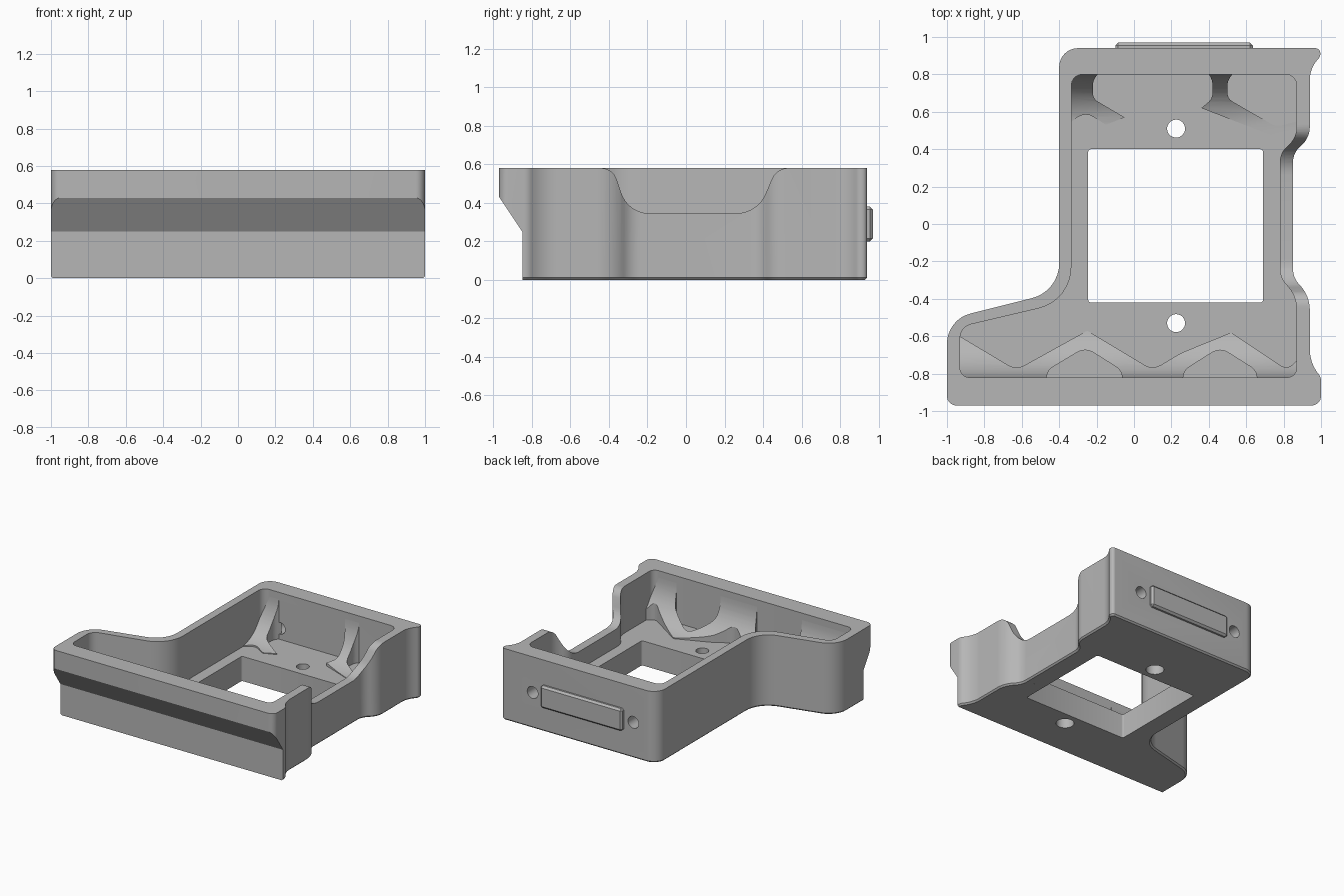
import bpy, bmesh, math
from mathutils import Vector

if "Cube" in bpy.data.objects:
    bpy.data.objects.remove(bpy.data.objects["Cube"], do_unlink=True)

grey = bpy.data.materials.new("plain grey")
grey.use_nodes = True
GREY = (0.47, 0.47, 0.47, 1)
grey.diffuse_color = GREY
grey.node_tree.nodes["Principled BSDF"].inputs["Base Color"].default_value = GREY

FLOOR, TOP = 0.2, 0.58


def rounded(points, steps=8):
    """Replace each (a, b, tangent length) corner with a circular arc."""
    out = []
    for i, (a, b, t) in enumerate(points):
        p = Vector((a, b))
        if not t:
            out.append(p)
            continue
        u = (Vector(points[i - 1][:2]) - p).normalized()
        v = (Vector(points[(i + 1) % len(points)][:2]) - p).normalized()
        w = math.sin(u.angle(v) / 2)
        for k in range(steps + 1):
            s = k / steps
            c = ((1 - s) ** 2, 2 * s * (1 - s) * w, s * s)
            out.append((c[0] * (p + u * t) + c[1] * p + c[2] * (p + v * t)) / sum(c))
    return out


def circle(a, b, r, n=32):
    return [(a + r * math.cos(math.tau * k / n), b + r * math.sin(math.tau * k / n))
            for k in range(n)]


def prism(name, pts, axis, lo, hi, chamfer=0):
    """Extrude a flat outline along an axis, optionally chamfering the low rim."""
    place = {"x": lambda a, b, h: (h, a, b),
             "y": lambda a, b, h: (a, h, b),
             "z": lambda a, b, h: (a, b, h)}[axis]
    bm = bmesh.new()
    base = bm.faces.new([bm.verts.new(place(a, b, lo)) for a, b in pts])
    new = bmesh.ops.extrude_face_region(bm, geom=[base], use_keep_orig=True)["geom"]
    shift = Vector(place(0, 0, hi - lo))
    bmesh.ops.translate(bm, vec=shift, verts=[g for g in new if isinstance(g, bmesh.types.BMVert)])
    bmesh.ops.recalc_face_normals(bm, faces=bm.faces)
    if chamfer:
        bmesh.ops.bevel(bm, geom=list(base.edges), offset=chamfer, segments=1, affect="EDGES")
    mesh = bpy.data.meshes.new(name)
    bm.to_mesh(mesh)
    bm.free()
    mesh.materials.append(grey)
    ob = bpy.data.objects.new(name, mesh)
    bpy.context.collection.objects.link(ob)
    return ob


def apply(ob, mod):
    bpy.context.view_layer.objects.active = ob
    bpy.ops.object.modifier_apply(modifier=mod.name)


def combine(ob, tool, operation="DIFFERENCE"):
    mod = ob.modifiers.new("cut", "BOOLEAN")
    mod.operation, mod.solver, mod.object = operation, "EXACT", tool
    apply(ob, mod)
    bpy.data.objects.remove(tool, do_unlink=True)


def smooth(ob):
    bpy.ops.object.select_all(action="DESELECT")
    ob.select_set(True)
    bpy.context.view_layer.objects.active = ob
    bpy.ops.object.shade_smooth_by_angle(angle=math.radians(30))


# Outer shell with flared right corners and a waist
outer = rounded([
    (-1, -0.97, 0.05), (1, -0.97, 0.05), (1, -0.82, 0.02), (0.94, -0.74, 0.07),
    (0.94, -0.38, 0.08), (0.85, -0.29, 0.05), (0.85, 0.38, 0.05), (0.94, 0.46, 0.06),
    (0.94, 0.83, 0.06), (1, 0.9, 0.02), (0.99, 0.94, 0.02), (-0.4, 0.94, 0.1),
    (-0.4, -0.36, 0.15), (-1, -0.51, 0.13)])
body = prism("housing_body", outer, "z", 0, TOP, chamfer=0.012)

# Main pocket above the floor
inner = rounded([
    (-0.93, -0.82, 0.05), (0.87, -0.82, 0.05), (0.87, -0.38, 0.08), (0.78, -0.29, 0.05),
    (0.78, 0.38, 0.05), (0.87, 0.46, 0.06), (0.87, 0.8, 0.06), (-0.335, 0.8, 0.06),
    (-0.335, -0.41, 0.18), (-0.93, -0.55, 0.06)])
combine(body, prism("pocket_cutter", inner, "z", FLOOR, 1))

# Floor window
window = rounded([(-0.245, -0.42, 0.015), (0.69, -0.42, 0.015),
                  (0.69, 0.4, 0.015), (-0.245, 0.4, 0.015)], 3)
combine(body, prism("window_cutter", window, "z", -1, 0.5))

# Floor screw holes, widened from below
for y in (0.51, -0.53):
    combine(body, prism("hole_cutter", circle(0.225, y, 0.048), "z", -1, 0.4))
    combine(body, prism("counterbore_cutter", circle(0.225, y, 0.067), "z", -1, 0.09))

# Screw holes through the back wall
for x in (-0.185, 0.72):
    combine(body, prism("back_hole_cutter", circle(x, 0.29, 0.048), "y", 0.7, 1.2))

# Undercut below the front lip
undercut = [(-0.97, 0.43), (-0.85, 0.25), (-0.85, -0.3), (-1.3, -0.3), (-1.3, 0.43)]
combine(body, prism("undercut_cutter", undercut, "x", -1.5, 1.5))

# Dip in the right wall
dip = rounded([(-0.45, 0.9, 0), (-0.45, TOP, 0), (-0.38, TOP, 0.06), (-0.3, 0.345, 0.11),
               (0.37, 0.345, 0.11), (0.47, TOP, 0.06), (0.54, TOP, 0), (0.54, 0.9, 0)])
combine(body, prism("dip_cutter", dip, "x", 0.72, 1.4))
smooth(body)


# Concave struts blending the walls into the floor
def strut(name, outline, wall, way, rise=0.32, reach=0.28):
    ob = prism(name, rounded(outline, 4), "z", 0.1, 0.56)
    arc = []
    for k in range(17):
        t = math.pi / 2 * k / 16
        arc.append((wall + way * reach * (1 - math.cos(t)),
                    FLOOR + 0.004 + rise * (1 - math.sin(t))))
    arc += [(wall + way * 0.5, FLOOR + 0.004), (wall + way * 0.5, 0.15),
            (wall - way * 0.015, 0.15), (wall - way * 0.015, FLOOR + rise)]
    combine(ob, prism("strut_sweep", arc, "x", -1.2, 1.2), "INTERSECT")
    smooth(ob)


strut("front_struts", [
    (-0.94, -0.835, 0), (-0.94, -0.595, 0), (-0.63, -0.78, 0.05), (-0.25, -0.57, 0.01),
    (0.1, -0.78, 0.05), (0.25, -0.69, 0.03), (0.52, -0.58, 0.01), (0.82, -0.78, 0.04),
    (0.88, -0.72, 0), (0.88, -0.835, 0), (0.66, -0.835, 0), (0.65, -0.78, 0.03),
    (0.46, -0.66, 0.05), (0.27, -0.78, 0.03), (0.26, -0.835, 0), (-0.06, -0.835, 0),
    (-0.07, -0.78, 0.03), (-0.26, -0.66, 0.05), (-0.46, -0.78, 0.03), (-0.47, -0.835, 0)],
    -0.82, 1)
strut("back_left_strut", [
    (-0.345, 0.815, 0), (-0.18, 0.815, 0), (-0.22, 0.77, 0.03), (-0.22, 0.67, 0.03),
    (-0.05, 0.57, 0), (-0.15, 0.53, 0), (-0.26, 0.6, 0.05), (-0.345, 0.54, 0)],
    0.8, -1)
strut("back_right_strut", [
    (0.39, 0.815, 0), (0.54, 0.815, 0), (0.5, 0.77, 0.03), (0.5, 0.67, 0.03),
    (0.76, 0.52, 0.03), (0.88, 0.55, 0), (0.88, 0.49, 0), (0.77, 0.46, 0),
    (0.36, 0.62, 0), (0.42, 0.67, 0.03), (0.42, 0.77, 0.03)],
    0.8, -1)

# Raised bar on the back wall
bar = prism("back_bar", [(-0.1, 0.2), (0.635, 0.2), (0.635, 0.38), (-0.1, 0.38)], "y", 0.9, 0.97)
bevel = bar.modifiers.new("chamfer", "BEVEL")
bevel.width, bevel.segments = 0.015, 1
apply(bar, bevel)
